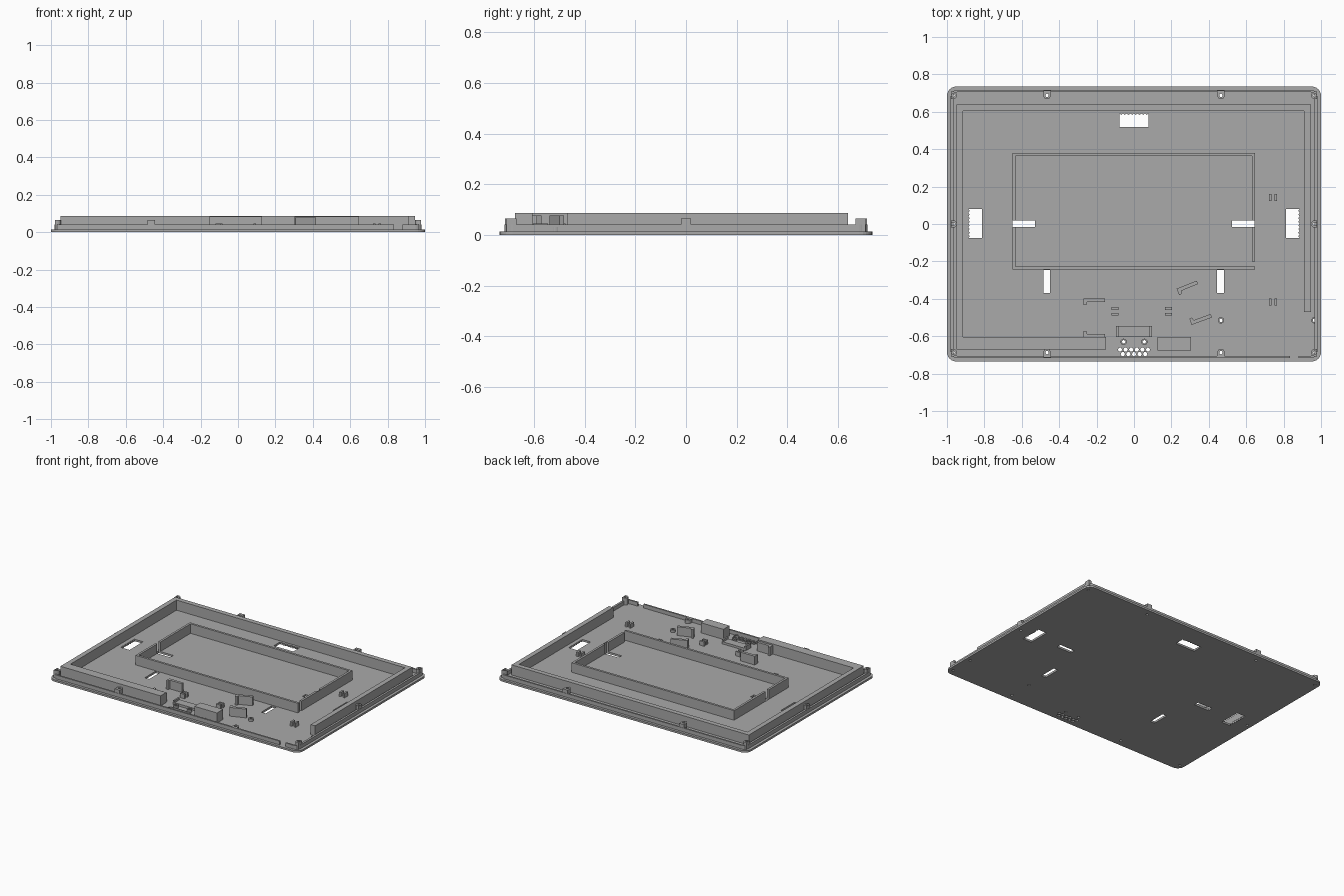
import bpy, bmesh, math
from mathutils import Matrix

if "Cube" in bpy.data.objects:
    bpy.data.objects.remove(bpy.data.objects["Cube"])

gray = bpy.data.materials.new("neutral gray")
gray.diffuse_color = (0.40, 0.40, 0.40, 1)
gray.use_nodes = True
gray.node_tree.nodes["Principled BSDF"].inputs["Base Color"].default_value = gray.diffuse_color
FLOOR, LIP, TOP = 0.014, 0.041, 0.087


def finish(name, bm):
    bmesh.ops.recalc_face_normals(bm, faces=bm.faces)
    me = bpy.data.meshes.new(name)
    bm.to_mesh(me)
    bm.free()
    me.materials.append(gray)
    ob = bpy.data.objects.new(name, me)
    bpy.context.collection.objects.link(ob)
    return ob


def add_prism(bm, pts, z0, z1):
    lo = [bm.verts.new((x, y, z0)) for x, y in pts]
    hi = [bm.verts.new((x, y, z1)) for x, y in pts]
    bm.faces.new(lo[::-1])
    bm.faces.new(hi)
    for i in range(len(pts)):
        j = (i + 1) % len(pts)
        bm.faces.new((lo[i], lo[j], hi[j], hi[i]))


def prism(name, pts, z0, z1):
    bm = bmesh.new()
    add_prism(bm, pts, z0, z1)
    return finish(name, bm)


def rect(x0, x1, y0, y1):
    return [(x0, y0), (x1, y0), (x1, y1), (x0, y1)]


def circle(x, y, r, n=16):
    return [(x + r * math.cos(2 * math.pi * i / n), y + r * math.sin(2 * math.pi * i / n)) for i in range(n)]


def rounded(hx, hy, r, cx=0, cy=0, n=6):
    pts = []
    for k, (sx, sy) in enumerate([(1, 1), (-1, 1), (-1, -1), (1, -1)]):
        for i in range(n + 1):
            a = math.pi / 2 * (k + i / n)
            pts.append((cx + sx * (hx - r) + r * math.cos(a), cy + sy * (hy - r) + r * math.sin(a)))
    return pts


def ring(name, outer, inner, z0, z1):
    bm = bmesh.new()
    loops = [[bm.verts.new((x, y, z)) for x, y in p]
             for p, z in ((outer, z0), (outer, z1), (inner, z1), (inner, z0))]
    n = len(outer)
    for k in range(4):
        a, b = loops[k], loops[(k + 1) % 4]
        for i in range(n):
            j = (i + 1) % n
            bm.faces.new((a[i], a[j], b[j], b[i]))
    return finish(name, bm)


def cut(ob, outlines):
    bm = bmesh.new()
    for pts in outlines:
        add_prism(bm, pts, -0.1, 0.2)
    cutter = finish(ob.name + "_cutter", bm)
    cutter.hide_render = True
    mod = ob.modifiers.new("cut", 'BOOLEAN')
    mod.object, mod.operation, mod.solver = cutter, 'DIFFERENCE', 'EXACT'
    bpy.context.view_layer.objects.active = ob
    bpy.ops.object.modifier_apply(modifier="cut")
    bpy.data.objects.remove(cutter)


def toothed(cx, cy, angle):
    # Rectangular opening with a serrated edge on one long side
    pts = [(-0.078, -0.036), (0.078, -0.036)]
    for i in range(17):
        pts.append((0.078 - 0.156 * i / 16, 0.036 - (0.008 if i % 2 else 0)))
    c, s = math.cos(angle), math.sin(angle)
    return [(cx + x * c - y * s, cy + x * s + y * c) for x, y in pts]


# Openings through the floor
slots = [rect(-0.65, -0.53, -0.016, 0.02), rect(0.525, 0.645, -0.016, 0.02),
         rect(-0.485, -0.45, -0.37, -0.245), rect(0.445, 0.48, -0.37, -0.245)]
grips = [toothed(0, 0.555, 0), toothed(-0.85, 0.002, math.pi / 2), toothed(0.85, 0.002, -math.pi / 2)]
vents = [circle(-0.075 + 0.03 * i, -0.672, 0.012, 6) for i in range(6)]
vents += [circle(-0.06 + 0.03 * i, -0.696, 0.012, 6) for i in range(5)]

# Screw bosses: position and direction towards the rim
bosses = [(sx * 0.967, sy * 0.688, sx, 0) for sx in (-1, 1) for sy in (-1, 1)]
bosses += [(sx * 0.465, sy * 0.688, 0, sy) for sx in (-1, 1) for sy in (-1, 1)]
bosses += [(-0.967, 0, -1, 0), (0.967, 0, 1, 0)]
posts = [(0.465, -0.515), (0.965, -0.515), (-0.055, -0.63), (0.055, -0.63)]
screw_holes = [circle(b[0], b[1], 0.009) for b in bosses] + [circle(x, y, 0.009) for x, y in posts]

# Floor plate and stepped rim
plate = prism("base_plate", rounded(1, 0.735, 0.05), 0, FLOOR)
cut(plate, slots + grips + vents + screw_holes)
lip = ring("rim_lip", rounded(0.98, 0.717, 0.035), rounded(0.965, 0.705, 0.022), FLOOR, LIP)
cut(lip, [rect(0.835, 0.88, -0.74, -0.69)])

# Tall outer wall, open at the front right
prism("outer_wall", [(-0.15, -0.67), (-0.95, -0.67), (-0.95, 0.64), (0.945, 0.64), (0.945, -0.47),
                     (0.91, -0.47), (0.91, 0.605), (-0.915, 0.605), (-0.915, -0.605), (-0.15, -0.605)],
      FLOOR, TOP)

# Inner compartment frame, with a gap near its front right corner
frame = ring("inner_frame", rect(-0.65, 0.648, -0.242, 0.38), rect(-0.634, 0.632, -0.226, 0.364), FLOOR, 0.083)
cut(frame, slots[:2] + [rect(0.625, 0.66, -0.226, -0.2)])

# Screw bosses, rounded on the inside and flat against the rim
for x, y, dx, dy in bosses:
    a0 = math.atan2(dy, dx)
    pts = [(x + 0.02 * math.cos(a0 + math.pi * (0.5 + i / 10)),
            y + 0.02 * math.sin(a0 + math.pi * (0.5 + i / 10))) for i in range(11)]
    ext = 0.011 if dx else 0.027
    pts += [(x + dx * ext + dy * 0.02, y + dy * ext - dx * 0.02),
            (x + dx * ext - dy * 0.02, y + dy * ext + dx * 0.02)]
    low = (x > 0.4 and y < -0.6 and dy != 0)
    cut(prism("screw_boss", pts, FLOOR, LIP if low else 0.066), [circle(x, y, 0.009)])

# Small tubular posts
for x, y in posts:
    ring("mounting_post", circle(x, y, 0.017), circle(x, y, 0.009), FLOOR, 0.032)

# Paired cable ribs
for y in (0.142, -0.417):
    for x in (0.728, 0.758):
        prism("cable_rib", rect(x - 0.007, x + 0.007, y - 0.018, y + 0.018), FLOOR, 0.045)
for x in (-0.102, 0.185):
    for y in (-0.452, -0.482):
        prism("cable_rib", rect(x - 0.018, x + 0.018, y - 0.007, y + 0.007), FLOOR, 0.045)

# Hooked retaining clips
for x, y, angle, flip in [(-0.27, -0.408, 0, -1), (0.232, -0.355, 22, -1), (0.305, -0.53, 20, 1),
                          (-0.27, -0.597, 0, 1)]:
    pts = [(0, -0.01), (0.115, -0.01), (0.115, 0.01), (0.02, 0.01), (0.014, 0.026), (0, 0.026)]
    clip = prism("retaining_clip", [(px, py * flip) for px, py in pts], FLOOR, 0.077)
    clip.data.transform(Matrix.Translation((x, y, 0)) @ Matrix.Rotation(math.radians(angle), 4, 'Z'))

# Connector cradle and support block
prism("cradle_bed", rect(-0.095, 0.095, -0.603, -0.545), FLOOR, 0.03)
for x in (-0.09, 0.09):
    prism("cradle_side", rect(x - 0.006, x + 0.006, -0.603, -0.545), FLOOR, 0.045)
prism("support_block", rect(0.125, 0.305, -0.675, -0.605), FLOOR, TOP)

# Raised border around the vent holes
ring("vent_border", rounded(0.094, 0.031, 0.03, 0, -0.683), rounded(0.089, 0.026, 0.025, 0, -0.683), FLOOR, 0.022)
